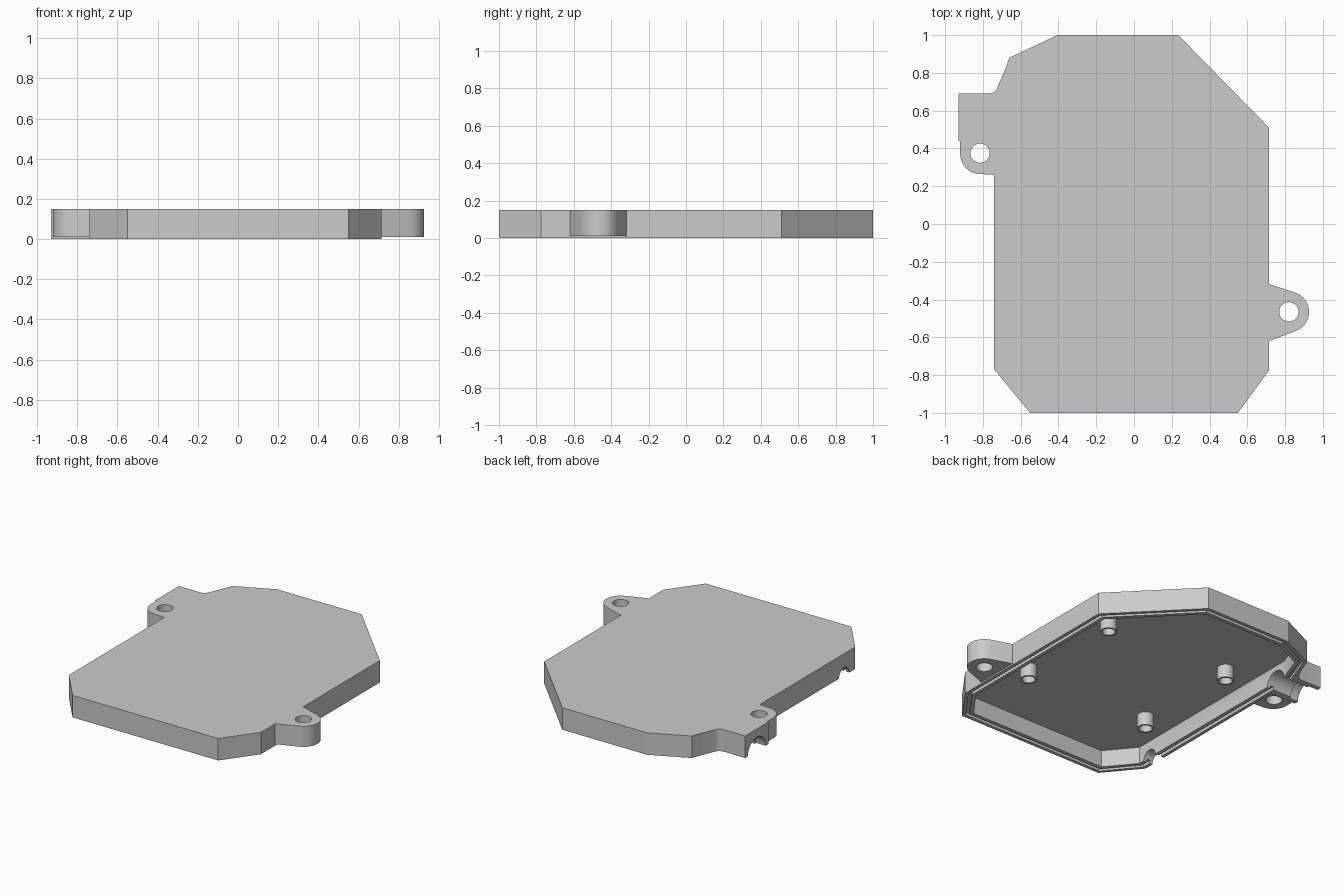
import bpy, bmesh, math
from mathutils import Vector, Matrix

if "Cube" in bpy.data.objects:
    bpy.data.objects.remove(bpy.data.objects["Cube"])

TOP = 0.15
FLOOR = 0.115

grey = bpy.data.materials.new("plain_grey")
grey.use_nodes = True
grey.diffuse_color = (0.6, 0.6, 0.6, 1)
grey.node_tree.nodes["Principled BSDF"].inputs["Base Color"].default_value = (0.6, 0.6, 0.6, 1)


def finish(name, bm):
    bmesh.ops.recalc_face_normals(bm, faces=bm.faces)
    mesh = bpy.data.meshes.new(name)
    bm.to_mesh(mesh)
    bm.free()
    mesh.materials.append(grey)
    obj = bpy.data.objects.new(name, mesh)
    bpy.context.collection.objects.link(obj)
    return obj


def prism(name, outline, z0, z1):
    bm = bmesh.new()
    face = bm.faces.new([bm.verts.new((x, y, z0)) for x, y in outline])
    side = bmesh.ops.extrude_face_region(bm, geom=[face])["geom"]
    bmesh.ops.translate(bm, vec=(0, 0, z1 - z0),
                        verts=[v for v in side if isinstance(v, bmesh.types.BMVert)])
    return finish(name, bm)


def arc(cx, cy, r, a0, a1, n=12):
    angles = [math.radians(a0 + (a1 - a0) * i / n) for i in range(n + 1)]
    return [(cx + r * math.cos(a), cy + r * math.sin(a)) for a in angles]


def inset(outline, d):
    # Move every edge of a counter-clockwise outline inwards by d
    pts = [Vector(p) for p in outline]
    result = []
    for i, p in enumerate(pts):
        a = (p - pts[i - 1]).normalized()
        b = (pts[(i + 1) % len(pts)] - p).normalized()
        na, nb = Vector((-a.y, a.x)), Vector((-b.y, b.x))
        result.append(tuple(p + (na + nb) * d / (1 + na.dot(nb))))
    return result


def rod(name, x, y, r, z0, z1):
    return prism(name, arc(x, y, r, 0, 348.75, 31), z0, z1)


def channel(name, x0, x1, y, r):
    # Round cutter lying along x at the bottom edge
    bm = bmesh.new()
    place = Matrix.Translation(((x0 + x1) / 2, y, 0)) @ Matrix.Rotation(math.pi / 2, 4, 'Y')
    bmesh.ops.create_cone(bm, cap_ends=True, segments=32, radius1=r, radius2=r,
                          depth=x1 - x0, matrix=place)
    return finish(name, bm)


def combine(target, tool, operation):
    mod = target.modifiers.new(operation, 'BOOLEAN')
    mod.operation = operation
    mod.solver = 'EXACT'
    mod.object = tool
    bpy.context.view_layer.objects.active = target
    bpy.ops.object.modifier_apply(modifier=mod.name)
    bpy.data.objects.remove(tool)


def smooth(obj):
    bpy.ops.object.select_all(action='DESELECT')
    obj.select_set(True)
    bpy.context.view_layer.objects.active = obj
    bpy.ops.object.shade_smooth_by_angle(angle=math.radians(25))


# Main body with the cable tab and two screw ears
body = [(-.55, -1), (.55, -1), (.715, -.775), (.715, .51), (.235, 1),
        (-.405, 1), (-.66, .88), (-.74, .66), (-.74, -.77)]
shell = prism("cover_shell", body, 0, TOP)
tab = [(-.93, .44), (-.7, .44), (-.68, .8), (-.69, .8)] + \
    arc(-.77, .74, .05, -15, -90, 6) + [(-.93, .69)]
combine(shell, prism("cable_tab", tab, 0, TOP), 'UNION')
left_ear = [(.69, -.627), (.715, -.62)] + arc(.82, -.465, .107, -69, 69) + [(.715, -.318), (.69, -.31)]
combine(shell, prism("left_ear", left_ear, .01, TOP), 'UNION')
right_ear = [(-.7, .47), (-.92, .47)] + arc(-.815, .37, .105, 180, 270) + [(-.74, .26), (-.7, .26)]
combine(shell, prism("right_ear", right_ear, .01, TOP), 'UNION')

# Hollow underside and the groove running round the rim
combine(shell, prism("cavity", inset(body, .07), -.1, FLOOR), 'DIFFERENCE')
groove = prism("groove", inset(body, .022), -.1, .02)
combine(groove, prism("groove_core", inset(body, .045), -.2, .1), 'DIFFERENCE')
combine(shell, groove, 'DIFFERENCE')

# Screw holes
for x, y in ((.82, -.465), (-.815, .375)):
    combine(shell, rod("screw_hole", x, y, .051, -.1, .3), 'DIFFERENCE')

# Cable channel with a narrower collar, and the small side notch
for x0, x1, y, r in ((-1, -.86, .565, .095), (-.87, -.6, .565, .08), (-.8, -.6, -.65, .055)):
    combine(shell, channel("cable_channel", x0, x1, y, r), 'DIFFERENCE')
smooth(shell)

# Hollow pegs under the top plate
for side, x in (("left", .495), ("right", -.45)):
    for end, y in (("back", .345), ("front", -.425)):
        peg = rod(f"{side}_{end}_peg", x, y, .053, .025, FLOOR + .01)
        combine(peg, rod("peg_hole", x, y, .04, -.1, FLOOR - .01), 'DIFFERENCE')
        smooth(peg)
